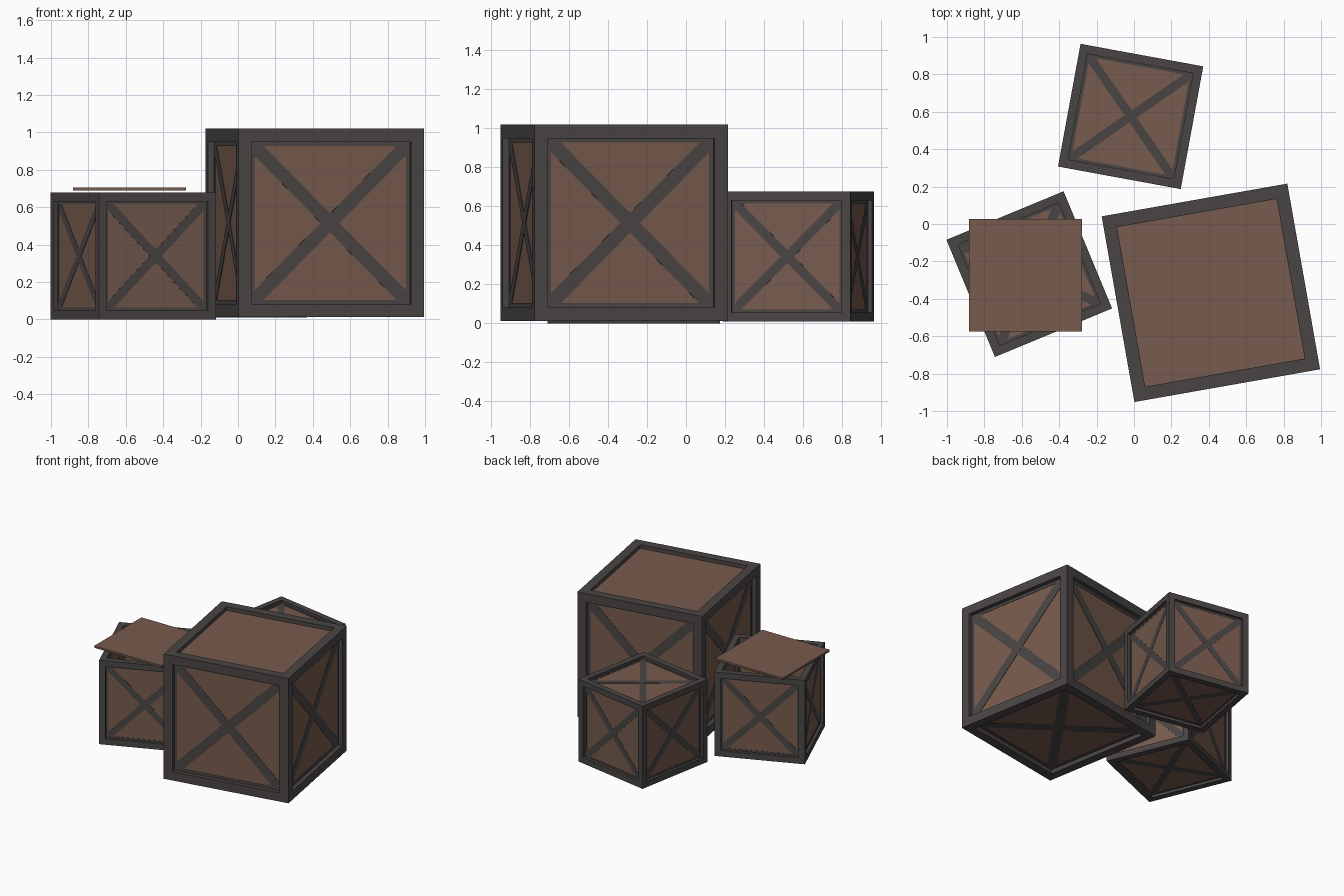
import bpy, bmesh
from math import radians, pi
from mathutils import Matrix, Vector

if "Cube" in bpy.data.objects:
    bpy.data.objects.remove(bpy.data.objects["Cube"])


def material(name, color):
    m = bpy.data.materials.new(name)
    m.diffuse_color = (*color, 1)
    m.use_nodes = True
    m.node_tree.nodes["Principled BSDF"].inputs["Base Color"].default_value = m.diffuse_color
    return m


WOOD = material("brown_wood", (0.185, 0.105, 0.075))
DARK = material("dark_wood", (0.07, 0.06, 0.06))


def box(bm, center, size, mat=Matrix()):
    m = mat @ Matrix.Translation(center) @ Matrix.Diagonal((*size, 1))
    bmesh.ops.create_cube(bm, size=1, matrix=m)


def prism(bm, points, z0, z1, mat):
    # flat outline extruded along the panel normal
    base = bm.faces.new([bm.verts.new(mat @ Vector((x, y, z0))) for x, y in points])
    ext = bmesh.ops.extrude_face_region(bm, geom=[base])["geom"]
    shift = mat.to_3x3() @ Vector((0, 0, z1 - z0))
    bmesh.ops.translate(bm, vec=shift, verts=[g for g in ext if isinstance(g, bmesh.types.BMVert)])


def finish(bm, name, mat, matrix):
    bmesh.ops.recalc_face_normals(bm, faces=bm.faces)
    mesh = bpy.data.meshes.new(name)
    bm.to_mesh(mesh)
    bm.free()
    mesh.materials.append(mat)
    ob = bpy.data.objects.new(name, mesh)
    ob.matrix_world = matrix
    bpy.context.collection.objects.link(ob)


def braces(bm, s, w, z, side, mat):
    # thin border and diagonal cross on one face of a panel
    h, b = s / 2 - w, 0.022 * s
    t = 0.003 * s * side
    for k in range(4):
        r = mat @ Matrix.Rotation(k * pi / 2, 4, 'Z')
        prism(bm, [(-h, -h), (h, -h), (h - b, b - h), (b - h, b - h)], z, z + t, r)
    i, a = h - b, 0.05 * s
    hexa = [(-i, -i), (a - i, -i), (i, i - a), (i, i), (i - a, i), (-i, a - i)]
    prism(bm, hexa, z, z + t, mat)
    prism(bm, [(-x, y) for x, y in hexa], z, z + t * 0.8, mat)


def crate(name, s, x, y, z, angle, open_top=False):
    place = Matrix.Translation((x, y, z + s / 2)) @ Matrix.Rotation(radians(angle), 4, 'Z')
    w, depth, thick = 0.07 * s, 0.036 * s, 0.03 * s
    c, inner = s / 2 - w / 2, s - 2 * w

    # frame: four posts with rails between them
    bm = bmesh.new()
    for u in (-c, c):
        for v in (-c, c):
            box(bm, (u, v, 0), (w, w, s))
            box(bm, (0, u, v), (inner, w, w))
            box(bm, (u, 0, v), (w, inner, w))
    finish(bm, name + "_frame", DARK, place)

    # recessed panels with cross braces
    faces = [Matrix.Rotation(k * pi / 2, 4, 'Z') @ Matrix.Rotation(pi / 2, 4, 'X') for k in range(4)]
    faces.append(Matrix.Rotation(pi, 4, 'X'))
    if not open_top:
        faces.append(Matrix())
    boards, cross = bmesh.new(), bmesh.new()
    top = s / 2 - depth
    for f in faces:
        box(boards, (0, 0, top - thick / 2), (inner, inner, thick), f)
        braces(cross, s, w, top, 1, f)
        if open_top:
            braces(cross, s, w, top - thick, -1, f)
    finish(boards, name + "_panels", WOOD, place)
    finish(cross, name + "_braces", DARK, place)
    return place


def lid(name, size, thick, matrix):
    bm = bmesh.new()
    box(bm, (0, 0, 0), (size, size, thick))
    finish(bm, name, WOOD, matrix)


# three crates
big = crate("large_crate", 1.008, 0.411, -0.368, 0.012, 10)
crate("back_crate", 0.667, -0.018, 0.575, 0.01, -10.4)
crate("open_crate", 0.678, -0.56, -0.268, 0.0, 22.5, open_top=True)

# lid set into the large crate, loose lid lying on the open one
lid("large_crate_lid", 0.866, 0.02, big @ Matrix.Translation((0, 0, 0.504 - 0.04)))
lid("loose_lid", 0.602, 0.016, Matrix.Translation((-0.58, -0.275, 0.698)))
